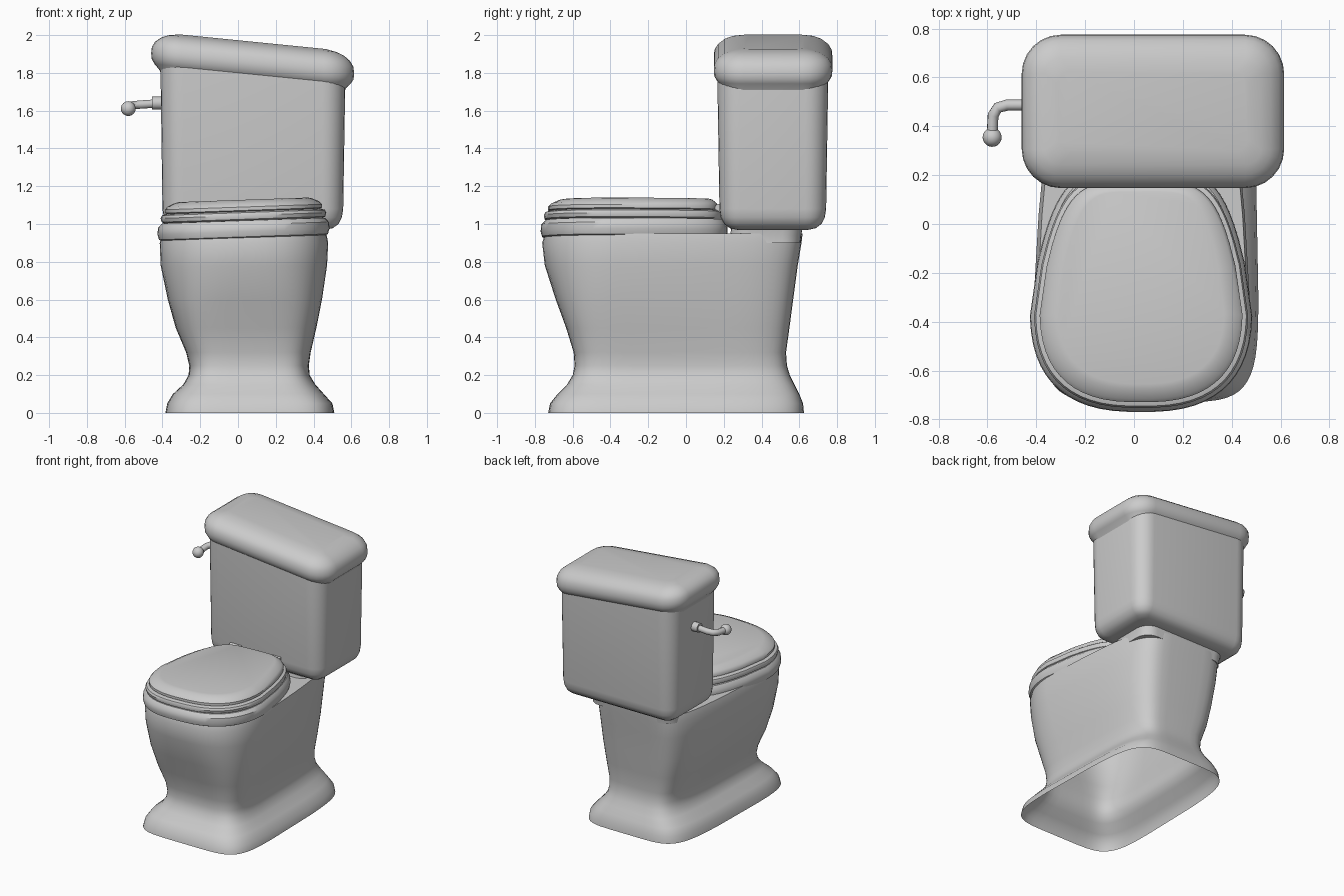
import bpy, bmesh, math
from mathutils import Vector

if "Cube" in bpy.data.objects:
    bpy.data.objects.remove(bpy.data.objects["Cube"])


def finish(ob, angle=40):
    bpy.ops.object.select_all(action='DESELECT')
    ob.select_set(True)
    bpy.context.view_layer.objects.active = ob
    bpy.ops.object.shade_smooth_by_angle(angle=math.radians(angle))
    return ob


def loft(name, rings, bottom=True, top=True):
    """Skin a stack of equal-length closed outlines."""
    bm = bmesh.new()
    rows = [[bm.verts.new(p) for p in ring] for ring in rings]
    n = len(rows[0])
    for a, b in zip(rows, rows[1:]):
        for i in range(n):
            j = (i + 1) % n
            bm.faces.new((a[i], a[j], b[j], b[i]))
    if bottom:
        bm.faces.new(rows[0][::-1])
    if top:
        bm.faces.new(rows[-1])
    me = bpy.data.meshes.new(name)
    bm.to_mesh(me)
    bm.free()
    ob = bpy.data.objects.new(name, me)
    bpy.context.collection.objects.link(ob)
    return finish(ob)


def egg(z, x0, x1, y0, yw, y1, nf, nb, taper, slope=0.0, count=56):
    """Outline widest at yw: rounded front, squarer back narrowed by taper."""
    cx, hw, pts = (x0 + x1) / 2, (x1 - x0) / 2, []
    for i in range(count):
        t = 2 * math.pi * (i + 0.5) / count
        c, s = math.cos(t), math.sin(t)
        n = nb if s > 0 else nf
        u = math.copysign(abs(c) ** (2 / n), c)
        v = abs(s) ** (2 / n)
        y = yw + (y1 - yw) * v if s > 0 else yw - (yw - y0) * v
        w = hw * (1 - taper * v ** 1.2) if s > 0 else hw
        x = cx + w * u
        pts.append(Vector((x, y, z + slope * (x - cx))))
    return pts


def rounded_rect(z, x0, x1, y0, y1, r, inset=0.0, slope=0.0, steps=6):
    mid = (x0 + x1) / 2
    x0, x1, y0, y1 = x0 + inset, x1 - inset, y0 + inset, y1 - inset
    r = max(r - inset, 0.05)
    pts = []
    corners = ((x1 - r, y1 - r), (x0 + r, y1 - r), (x0 + r, y0 + r), (x1 - r, y0 + r))
    for k, (cx, cy) in enumerate(corners):
        for i in range(steps + 1):
            a = math.pi / 2 * (k + i / steps)
            x, y = cx + r * math.cos(a), cy + r * math.sin(a)
            pts.append(Vector((x, y, z + slope * (x - mid))))
    return pts


def mix(a, b, t):
    return a + (b - a) * t


# Pedestal: hollow foot, narrow waist, wide bowl (z, x0, x1, y0, y1)
profile = [
    (0.00, -0.385, 0.51, -0.73, 0.625), (0.05, -0.375, 0.50, -0.72, 0.62),
    (0.10, -0.345, 0.455, -0.68, 0.60), (0.15, -0.29, 0.41, -0.63, 0.575),
    (0.20, -0.262, 0.38, -0.60, 0.55), (0.25, -0.258, 0.375, -0.59, 0.535),
    (0.32, -0.275, 0.385, -0.595, 0.53), (0.45, -0.33, 0.415, -0.635, 0.548),
    (0.60, -0.372, 0.445, -0.69, 0.568), (0.78, -0.41, 0.472, -0.748, 0.592),
    (0.90, -0.415, 0.478, -0.762, 0.612), (0.95, -0.40, 0.468, -0.745, 0.618),
]
rings = []
for z, x0, x1, y0, y1 in profile:
    t = min(max((z - 0.1) / 0.7, 0), 1)
    rings.append(egg(z, x0, x1, y0, mix(-0.1, -0.32, t), y1,
                     mix(5.5, 2.6, t), mix(5.5, 6, t), mix(0.07, 0.17, t)))
loft("pedestal", rings, bottom=False)

# Neck joining the pedestal to the tank
loft("tank_neck", [rounded_rect(0.90, -0.30, 0.40, 0.22, 0.605, 0.1),
                   rounded_rect(0.94, -0.30, 0.40, 0.235, 0.61, 0.1),
                   rounded_rect(0.99, -0.31, 0.41, 0.24, 0.62, 0.1)])

# Bowl rim, seat and seat cover: stacked egg slabs leaning slightly (z, inset)
slabs = {
    "bowl_rim": (0.22, [(0.915, 0.04), (0.932, 0.008), (0.96, 0.0), (0.995, 0.003), (1.018, 0.025)]),
    "seat": (0.20, [(1.015, 0.04), (1.025, 0.022), (1.045, 0.017), (1.06, 0.024), (1.067, 0.045)]),
    "seat_cover": (0.19, [(1.064, 0.06), (1.072, 0.04), (1.09, 0.04), (1.106, 0.054), (1.124, 0.095), (1.128, 0.115)]),
}
for name, (back, steps) in slabs.items():
    loft(name, [egg(z, -0.427 + d, 0.485 - d, -0.77 + d, -0.33, back - d * 0.5,
                    2.6, 5, 0.28, slope=0.035) for z, d in steps])

# Seat hinges
for i, x in enumerate((-0.14, 0.19)):
    bpy.ops.mesh.primitive_cylinder_add(vertices=16, radius=0.022, depth=0.09,
                                        location=(x, 0.175, 1.085), rotation=(0, math.pi / 2, 0))
    bpy.context.object.name = f"hinge_{i + 1}"
    finish(bpy.context.object)

# Tank body (z, inset, slope)
loft("tank", [rounded_rect(z, -0.41, 0.567, 0.167, 0.752, 0.12, d, s) for z, d, s in
              [(0.968, 0.11, 0), (0.978, 0.065, 0), (1.0, 0.035, 0), (1.035, 0.017, 0),
               (1.08, 0.01, 0), (1.74, 0.0, -0.1), (1.80, 0.0, -0.1)]])

# Tank lid, sloping down to the right
loft("tank_lid", [rounded_rect(z, -0.46, 0.615, 0.147, 0.775, 0.16, d, -0.1) for z, d in
                  [(1.745, 0.053), (1.765, 0.045), (1.795, 0.018), (1.82, 0.003), (1.85, 0.0),
                   (1.885, 0.004), (1.915, 0.022), (1.94, 0.055), (1.955, 0.095), (1.965, 0.15)]])

# Flush lever: bent pipe, wall collar and end knob
curve = bpy.data.curves.new("lever_path", 'CURVE')
curve.dimensions = '3D'
curve.bevel_depth = 0.023
curve.bevel_resolution = 3
path = [(-0.40, 0.487, 1.64), (-0.52, 0.487, 1.632), (-0.558, 0.476, 1.628),
        (-0.577, 0.445, 1.622), (-0.581, 0.36, 1.612)]
spline = curve.splines.new('POLY')
spline.points.add(len(path) - 1)
for p, co in zip(spline.points, path):
    p.co = (*co, 1)
lever = bpy.data.objects.new("flush_lever", curve)
bpy.context.collection.objects.link(lever)
bpy.context.view_layer.objects.active = lever
lever.select_set(True)
for other in bpy.context.selected_objects:
    other.select_set(other == lever)
bpy.ops.object.convert(target='MESH')
finish(bpy.context.object)

bpy.ops.mesh.primitive_cylinder_add(vertices=20, radius=0.034, depth=0.06,
                                    location=(-0.425, 0.487, 1.64), rotation=(0, math.pi / 2, 0))
bpy.context.object.name = "lever_collar"
finish(bpy.context.object)

bpy.ops.mesh.primitive_uv_sphere_add(segments=20, ring_count=12, radius=0.039,
                                     location=(-0.581, 0.355, 1.611))
bpy.context.object.name = "lever_knob"
finish(bpy.context.object)
